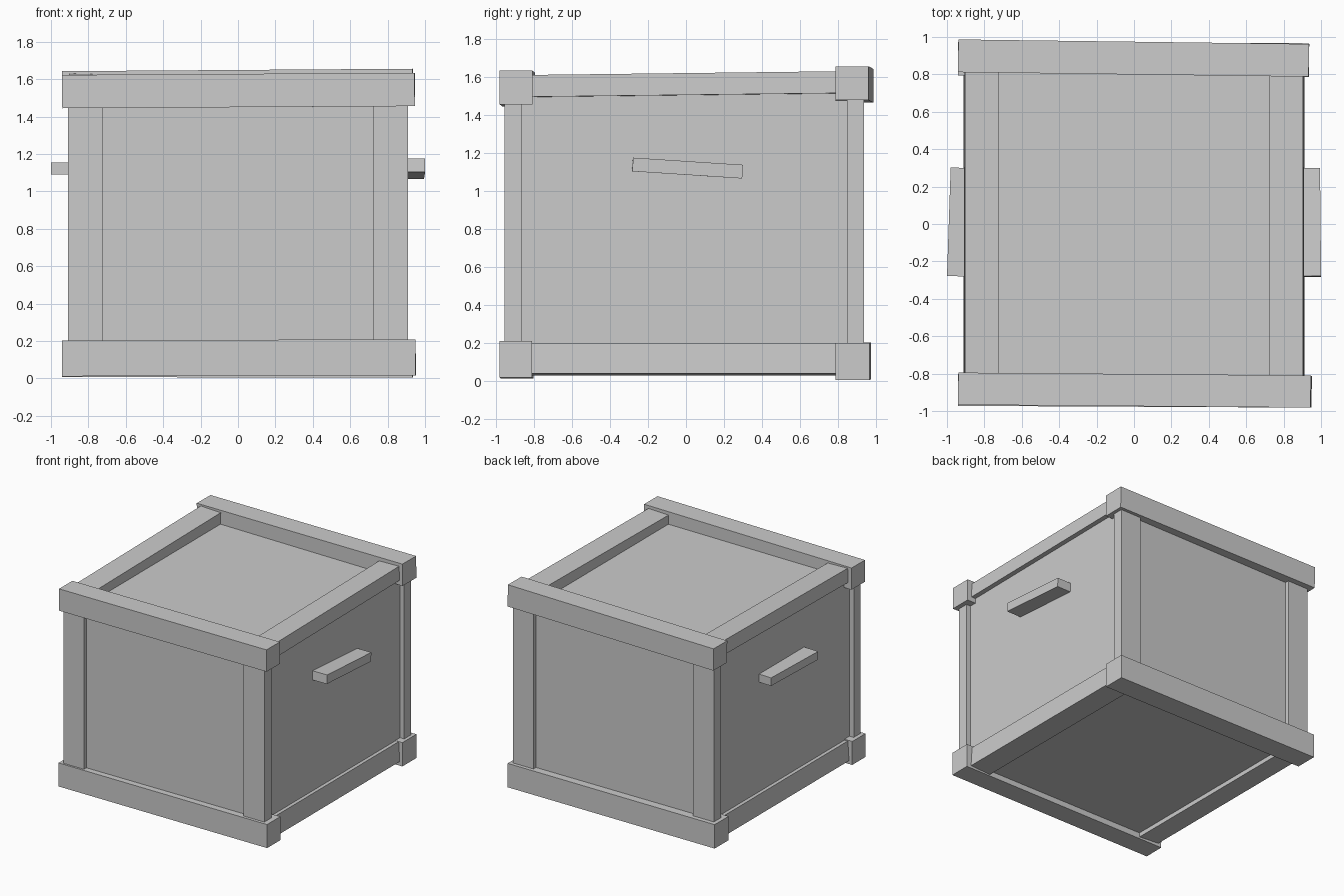
import bpy

default_cube = bpy.data.objects.get("Cube")
if default_cube:
    bpy.data.objects.remove(default_cube, do_unlink=True)

# Single flat colour
grey = bpy.data.materials.new("plain_grey")
grey.use_nodes = True
colour = (0.6, 0.6, 0.6, 1)
grey.diffuse_color = colour
grey.node_tree.nodes["Principled BSDF"].inputs["Base Color"].default_value = colour


def board(name, centre, size, tilt=(0, 0, 0)):
    """A squared board, knocked slightly askew by tilt."""
    bpy.ops.mesh.primitive_cube_add(size=1, location=centre, rotation=tilt)
    ob = bpy.context.object
    ob.name = name
    ob.scale = size
    ob.data.materials.append(grey)
    return ob


# Inner box, set back behind the frame on every side
board("box_body", (0, -0.01, 0.795), (1.74, 1.83, 1.47))

# Corner posts on the front and back faces
for face, y in (("front", -0.912), ("back", 0.892)):
    for side, sx in (("left", 1), ("right", -1)):
        board(f"{face}_{side}_post", (sx * 0.815, y, 0.83), (0.187, 0.09, 1.4))

# Long beams across the front and back, top and bottom
board("front_top_beam", (0.003, -0.888, 1.539), (1.885, 0.172, 0.178), (0, -0.006, -0.008))
board("back_top_beam", (-0.002, 0.887, 1.56), (1.875, 0.175, 0.178), (0, -0.007, -0.013))
board("front_bottom_beam", (0.005, -0.892, 0.11), (1.89, 0.17, 0.192), (0, -0.003, -0.005))
board("back_bottom_beam", (-0.003, 0.88, 0.103), (1.875, 0.18, 0.195), (0, 0.002, -0.004))

# Side beams, slotted between the long beams
for side, sx in (("left", 1), ("right", -1)):
    board(f"{side}_top_beam", (sx * 0.815, 0, 1.56), (0.182, 1.66, 0.115),
          (0.012, -0.03 * sx, 0))
    board(f"{side}_bottom_beam", (sx * 0.815, 0, 0.112), (0.182, 1.66, 0.16),
          (0, -0.06 * sx, 0))

# Carrying handles
board("left_handle", (0.925, 0.008, 1.12), (0.145, 0.58, 0.072), (-0.065, 0, 0.01))
board("right_handle", (-0.92, 0.01, 1.122), (0.14, 0.58, 0.066), (0, 0, -0.034))
